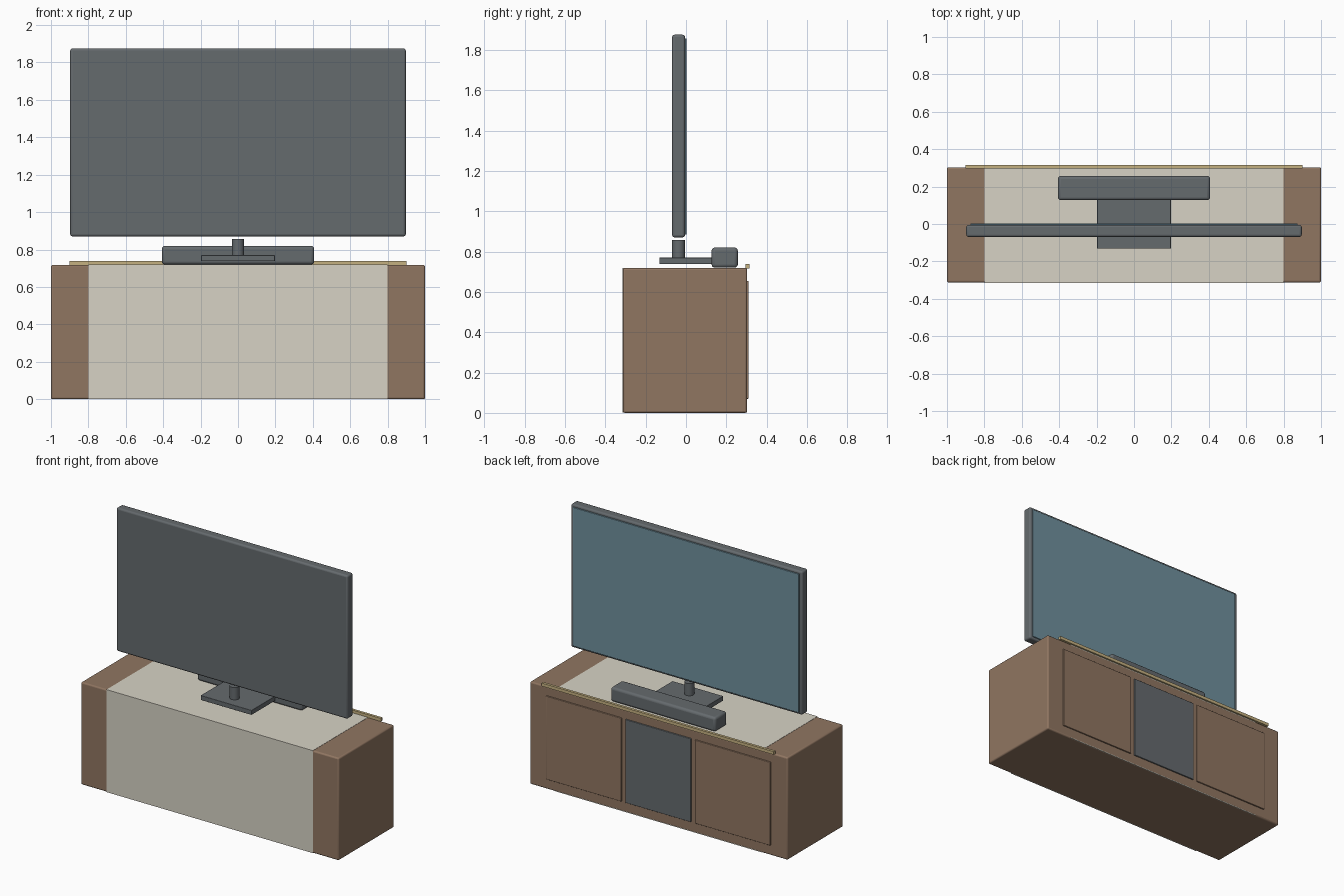
import bpy
from math import radians

if "Cube" in bpy.data.objects:
    bpy.data.objects.remove(bpy.data.objects["Cube"])


def material(name, rgb):
    m = bpy.data.materials.new(name)
    m.diffuse_color = (*rgb, 1)
    m.use_nodes = True
    m.node_tree.nodes["Principled BSDF"].inputs["Base Color"].default_value = m.diffuse_color
    return m


WOOD = material("wood", (0.28, 0.18, 0.12))
CREAM = material("cream", (0.68, 0.65, 0.56))
DARK = material("dark", (0.13, 0.145, 0.155))
SCREEN = material("screen_glass", (0.16, 0.28, 0.34))
BRASS = material("brass", (0.56, 0.44, 0.22))


def finish(ob, name, mat, bevel):
    ob.name = name
    ob.data.materials.append(mat)
    if bevel:
        mod = ob.modifiers.new("soft_edges", 'BEVEL')
        mod.width = bevel
        mod.segments = 3
        mod.limit_method = 'ANGLE'
        mod.angle_limit = radians(40)
    bpy.ops.object.shade_smooth_by_angle(angle=radians(35))
    return ob


def box(name, x, y, z, mat, bevel=0.0):
    """Box spanning the (min, max) ranges x, y and z."""
    spans = (x, y, z)
    bpy.ops.mesh.primitive_cube_add(size=1, location=[(a + b) / 2 for a, b in spans])
    ob = bpy.context.object
    ob.scale = [b - a for a, b in spans]
    bpy.ops.object.transform_apply(location=False, rotation=False, scale=True)
    return finish(ob, name, mat, bevel)


# Cabinet with a cream middle section
box("cabinet", (-1, 1), (-0.313, 0.303), (0, 0.718), WOOD, 0.01)
box("cabinet_panel", (-0.8, 0.8), (-0.3145, 0.302), (0.001, 0.7195), CREAM)

# Three doors on the +y side
for name, x, mat in (("left_door", (-0.87, -0.285), WOOD),
                     ("centre_door", (-0.255, 0.255), DARK),
                     ("right_door", (0.285, 0.87), WOOD)):
    box(name, x, (0.29, 0.311), (0.07, 0.655), mat, 0.004)

# Trim strip along the top edge
box("trim_strip", (-0.9, 0.9), (0.296, 0.3145), (0.717, 0.739), BRASS)

# Television body and screen
box("television", (-0.897, 0.897), (-0.069, -0.005), (0.87, 1.875), DARK, 0.012)
box("screen", (-0.875, 0.875), (-0.02, 0.002), (0.885, 1.857), SCREEN, 0.002)

# Stand: flat base and short neck
box("stand_base", (-0.197, 0.197), (-0.132, 0.132), (0.738, 0.77), DARK, 0.002)
bpy.ops.mesh.primitive_cylinder_add(vertices=32, radius=0.032, depth=0.096,
                                    location=(0, -0.037, 0.808))
finish(bpy.context.object, "stand_neck", DARK, 0)

# Soundbar
box("soundbar", (-0.407, 0.407), (0.127, 0.257), (0.72, 0.82), DARK, 0.016)
